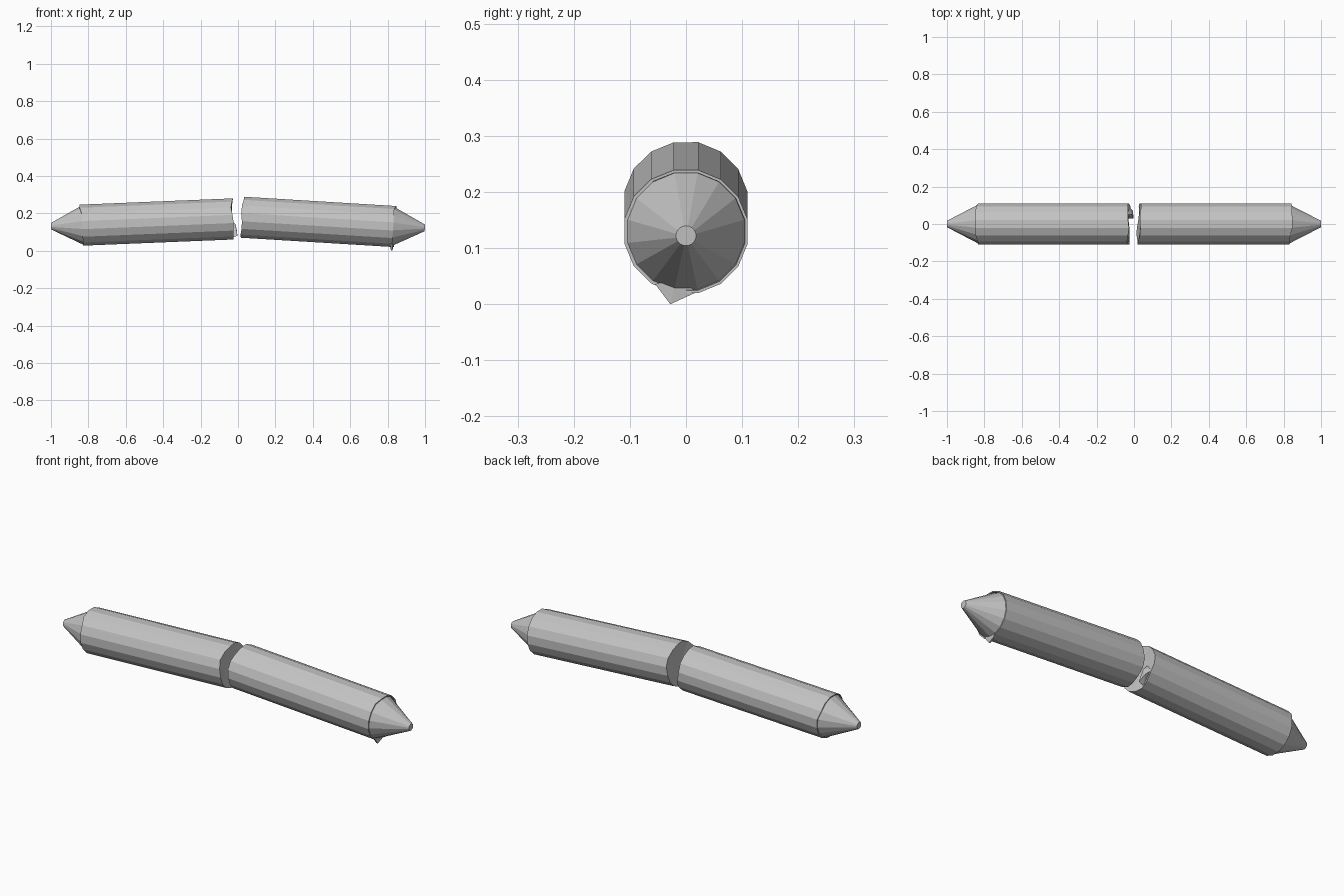
import bpy, bmesh, math
from mathutils import Vector

SIDES = 16
RADIUS = 0.112

cube = bpy.data.objects.get("Cube")
if cube:
    bpy.data.objects.remove(cube)

grey = bpy.data.materials.new("matte_grey")
grey.use_nodes = True
grey.diffuse_color = (0.55, 0.55, 0.55, 1)
grey.node_tree.nodes["Principled BSDF"].inputs["Base Color"].default_value = (0.55, 0.55, 0.55, 1)


def finish(name, bm):
    bmesh.ops.remove_doubles(bm, verts=bm.verts, dist=0.0001)
    bmesh.ops.recalc_face_normals(bm, faces=bm.faces)
    mesh = bpy.data.meshes.new(name)
    bm.to_mesh(mesh)
    bm.free()
    mesh.materials.append(grey)
    bpy.context.collection.objects.link(bpy.data.objects.new(name, mesh))


def broken_half(name, inner, outer, tip, jag, lip):
    """Tilted faceted rod: jagged break, torn shell lip, cone and blunt tip."""
    inner, outer, tip = Vector(inner), Vector(outer), Vector(tip)
    axis = (outer - inner).normalized()
    side = Vector((0, 1, 0))
    up = axis.cross(side)
    up = up if up.z > 0 else -up
    bm = bmesh.new()

    def ring(centre, radius, offset=lambda a: 0):
        verts = []
        for i in range(SIDES):
            a = 2 * math.pi * (i + 0.5) / SIDES
            verts.append(bm.verts.new(centre + radius * (math.cos(a) * side + math.sin(a) * up)
                                      + axis * offset(a)))
        return verts

    rings = [ring(inner + axis * 0.006, 0.06, lambda a: jag(a) * 0.4),
             ring(inner, RADIUS, jag),
             ring(outer, RADIUS, lip),
             ring(outer, RADIUS - 0.005, lip),
             ring(outer, RADIUS - 0.006),
             ring(tip, 0.018)]
    for lower, upper in zip(rings, rings[1:]):
        for i in range(SIDES):
            j = (i + 1) % SIDES
            bm.faces.new((lower[i], lower[j], upper[j], upper[i]))
    bm.faces.new(rings[-1])
    # Fan closing the broken end
    centre = bm.verts.new(inner + axis * 0.01)
    for i in range(SIDES):
        bm.faces.new((rings[0][i], rings[0][(i + 1) % SIDES], centre))
    finish(name, bm)


def shard(name, points):
    """Small torn fragment from a few corner points."""
    bm = bmesh.new()
    for p in points:
        bm.verts.new(p)
    bmesh.ops.convex_hull(bm, input=bm.verts)
    finish(name, bm)


# The two halves of the rod
broken_half("right_half", (-0.028, 0, 0.17), (-0.833, 0, 0.137), (-0.999, 0, 0.131),
            lambda a: 0.004 * math.sin(3 * a) + 0.003 * math.cos(5 * a),
            lambda a: 0.01 if 0.5 < a < 2.4 else 0)
broken_half("left_half", (0.026, 0, 0.179), (0.83, 0, 0.13), (0.999, 0, 0.122),
            lambda a: 0.007 * math.cos(a) + 0.004 * math.sin(4 * a),
            lambda a: 0.01 if a < 2.0 or a > 4.9 else 0)

# Splinter sticking out of the break
shard("break_splinter", [(-0.034, 0.098, 0.13), (-0.034, 0.03, 0.07), (-0.034, 0.05, 0.165),
                         (-0.005, 0.07, 0.10), (-0.003, 0.03, 0.08), (-0.012, 0.05, 0.14)])

# Peeled flap of shell under the cone
shard("peeled_flap", [(0.828, -0.055, 0.036), (0.828, 0.02, 0.022), (0.832, -0.016, 0.045),
                      (0.826, -0.028, 0.0), (0.815, -0.05, 0.034), (0.815, 0.015, 0.024),
                      (0.817, -0.028, 0.003)])
